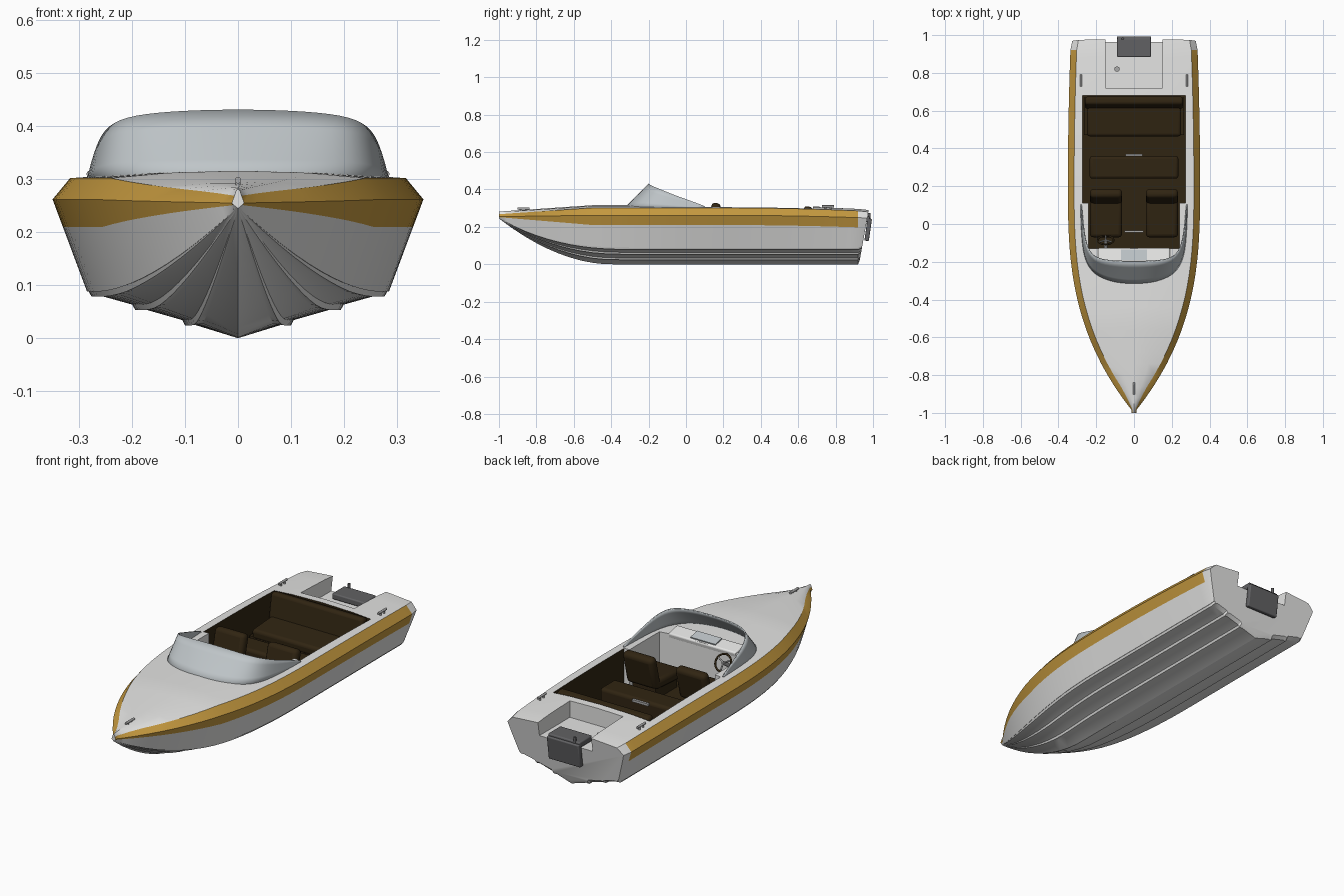
import bpy, bmesh, math
from mathutils import Vector

cube = bpy.data.objects.get("Cube")
if cube:
    bpy.data.objects.remove(cube, do_unlink=True)


def material(name, r, g, b):
    m = bpy.data.materials.new(name)
    m.use_nodes = True
    m.diffuse_color = (r, g, b, 1)
    m.node_tree.nodes["Principled BSDF"].inputs["Base Color"].default_value = (r, g, b, 1)
    return m


WHITE = material("gelcoat white", .78, .78, .77)
YELLOW = material("golden yellow", .56, .32, .05)
BROWN = material("dark brown vinyl", .03, .018, .006)
GLASS = material("pale grey glass", .52, .56, .58)
GREY = material("dark grey plate", .12, .12, .125)
CHROME = material("chrome grey", .4, .4, .4)


def smooth(ob, angle=35):
    bpy.ops.object.select_all(action='DESELECT')
    ob.select_set(True)
    bpy.context.view_layer.objects.active = ob
    bpy.ops.object.shade_smooth_by_angle(angle=math.radians(angle))


def box(name, loc, size, mat, tilt=0, bevel=0):
    bpy.ops.mesh.primitive_cube_add(size=1, location=loc)
    ob = bpy.context.object
    ob.name = name
    ob.scale = size
    bpy.ops.object.transform_apply(location=False, rotation=False, scale=True)
    ob.rotation_euler.x = math.radians(tilt)
    ob.data.materials.append(mat)
    if bevel:
        mod = ob.modifiers.new("round", 'BEVEL')
        mod.width, mod.segments = bevel, 3
        smooth(ob)
    return ob


def tube(name, a, b, radius, mat):
    a, b = Vector(a), Vector(b)
    bpy.ops.mesh.primitive_cylinder_add(vertices=12, radius=radius, depth=(b - a).length,
                                        location=(a + b) / 2)
    ob = bpy.context.object
    ob.name = name
    ob.rotation_euler = (b - a).to_track_quat('Z', 'Y').to_euler()
    ob.data.materials.append(mat)
    smooth(ob)
    return ob


# Hull cross-section: half outline from keel to deck centre
def clamp(v):
    return max(0, min(1, v))


def section(y, end=0):
    aft = clamp((y - .2) / .76) ** 2
    beam = max(.012, .35 * (1 - (1 - clamp((y + 1) / 1.2)) ** 2.8) - .015 * aft - .008 * end)
    chine_x = max(.004, .285 * (1 - (1 - clamp((y + 1) / 1.1)) ** 2.4)) - .006 * end
    keel_z = .245 * clamp((-.4 - y) / .6) ** 1.9
    chine_z = .088 + .16 * clamp((-.2 - y) / .8) ** 2.9
    rise = clamp((y + 1) / .5)
    rail_z = .255 + .007 * rise - .014 * aft
    band_z = rail_z - .003 - .049 * rise
    deck_z = .268 + .034 * rise - .018 * aft - .004 * end
    pts = [(0, keel_z)]
    lip = .007 * rise
    for f in (.35, .68, .97):
        z = keel_z + (chine_z - keel_z) * f
        pts += [((f - .06) * chine_x, z - .06 * (chine_z - keel_z)),
                (f * chine_x, z - lip), ((f + .02) * chine_x, z + lip / 2)]
    pts.append((chine_x, chine_z))
    k = (band_z - chine_z) / (rail_z - chine_z)
    pts.append((chine_x + (beam - chine_x) * k, band_z))
    pts.append((beam, rail_z))
    edge = max(beam - .033, beam * .6)
    pts += [(edge, deck_z), (edge * .55, deck_z + .01), (0, deck_z + .014)]
    return pts


def make_hull():
    bm = bmesh.new()
    ys = [-1, -.985, -.96] + [-.92 + .06 * i for i in range(31)] + [.92, .96]
    rings = []
    for i, y in enumerate(ys):
        end = i == len(ys) - 1
        half = section(y, end)
        full = half + [(-x, z) for x, z in half[-2:0:-1]]
        ring = []
        for x, z in full:
            if end:
                z += .02 * clamp((.15 - z) / .15)
            yy = y if not end else .925 + .05 * z / .28
            ring.append(bm.verts.new((x, yy, z)))
        rings.append(ring)
    n, h = len(rings[0]), len(half)
    for i in range(len(rings) - 1):
        for j in range(n):
            q = (j + 1) % n
            f = bm.faces.new((rings[i][j], rings[i][q], rings[i + 1][q], rings[i + 1][j]))
            strip = j if j < h - 1 else n - 1 - j
            # Yellow bands sit just under and over the rub rail
            if strip in (h - 5, h - 4) and i < len(rings) - 2:
                f.material_index = 1
    bm.faces.new(rings[0])
    bm.faces.new(rings[-1])
    bmesh.ops.recalc_face_normals(bm, faces=bm.faces)
    me = bpy.data.meshes.new("hull")
    bm.to_mesh(me)
    bm.free()
    ob = bpy.data.objects.new("hull", me)
    bpy.context.collection.objects.link(ob)
    for m in (WHITE, YELLOW, BROWN):
        me.materials.append(m)
    return ob


hull = make_hull()

# Cockpit and motor well are cut out of the closed hull
FLOOR = .1
cuts = [((0, .03, .55), (.48, .32, .9)), ((0, .395, .55), (.544, .57, .9)),
        ((0, .91, .67), (.3, .38, .9))]
for loc, size in cuts:
    cutter = box("cutter", loc, size, WHITE)
    cutter.hide_render = True
    mod = hull.modifiers.new("cut", 'BOOLEAN')
    mod.object, mod.operation, mod.solver = cutter, 'DIFFERENCE', 'EXACT'
    bpy.context.view_layer.objects.active = hull
    bpy.ops.object.modifier_apply(modifier=mod.name)
    bpy.data.objects.remove(cutter, do_unlink=True)
for p in hull.data.polygons:
    c = p.center
    if abs(c.x) < .28 and -.14 < c.y < .7 and c.z > FLOOR - .002:
        on_floor = abs(c.z - FLOOR) < .002 and p.normal.z > .9
        rear_wall = c.y > .12 and abs(p.normal.z) < .1
        if on_floor or rear_wall:
            p.material_index = 2
smooth(hull, 28)

# Wraparound windscreen
base = [(0, -.33, .306), (.12, -.315, .306), (.21, -.275, .304),
        (.262, -.2, .302), (.28, -.08, .3), (.285, .11, .3)]
top = [(0, -.2, .432), (.1, -.199, .43), (.2, -.188, .422),
       (.248, -.14, .402), (.268, -.05, .365), (.283, .11, .31)]


def both_sides(row):
    return [(-x, y, z) for x, y, z in row[:0:-1]] + row


verts = both_sides(base) + both_sides(top)
w = len(verts) // 2
me = bpy.data.meshes.new("windscreen")
me.from_pydata(verts, [], [(i, i + 1, w + i + 1, w + i) for i in range(w - 1)])
screen = bpy.data.objects.new("windscreen", me)
bpy.context.collection.objects.link(screen)
me.materials.append(GLASS)
sub = screen.modifiers.new("curve", 'SUBSURF')
sub.levels = sub.render_levels = 2
screen.modifiers.new("thickness", 'SOLIDIFY').thickness = .006
smooth(screen, 60)

# Dashboard, instrument panel and steering wheel
box("dashboard", (0, -.165, .308), (.38, .075, .03), WHITE, -12, .008)
box("instrument_panel", (0, -.163, .326), (.14, .055, .006), GLASS, -12)
wheel_at = Vector((-.15, -.085, .27))
axis = Vector((0, .85, .55)).normalized()
bpy.ops.mesh.primitive_torus_add(major_radius=.042, minor_radius=.005, major_segments=28,
                                 minor_segments=8, location=wheel_at,
                                 rotation=axis.to_track_quat('Z', 'Y').to_euler())
wheel = bpy.context.object
wheel.name = "steering_wheel"
wheel.data.materials.append(BROWN)
smooth(wheel, 60)
tube("steering_column", wheel_at, wheel_at - axis * .07, .009, CHROME)
across = Vector((1, 0, 0))
up = axis.cross(across)
for i in range(3):
    a = math.radians(90 + 120 * i)
    tube("wheel_spoke", wheel_at, wheel_at + .042 * (across * math.cos(a) + up * math.sin(a)),
         .004, CHROME)

# Front seats, mirrored left and right
for side, label in ((1, "left"), (-1, "right")):
    x = side * .148
    box(label + "_seat_base", (x, .04, .13), (.13, .17, .06), BROWN)
    box(label + "_seat_cushion", (x, .035, .175), (.17, .21, .05), BROWN, 4, .018)
    box(label + "_seat_back", (x, .145, .245), (.17, .05, .17), BROWN, -14, .02)
box("seat_crossbar", (0, -.04, .125), (.1, .012, .012), CHROME)

# Middle bench, rear bench and handle
box("middle_bench", (0, .3, .155), (.47, .12, .11), BROWN, 0, .015)
box("bench_handle", (0, .365, .2), (.09, .012, .012), CHROME)
box("rear_bench_base", (0, .57, .125), (.53, .2, .05), BROWN)
box("rear_bench_cushion", (0, .55, .17), (.5, .17, .05), BROWN, 4, .015)
box("rear_bench_back", (0, .642, .235), (.52, .045, .15), BROWN, -10, .015)

# Motor plate on the transom
box("motor_plate", (0, .974, .185), (.18, .024, .12), GREY, -8, .005)
box("motor_plate_top", (0, .933, .24), (.18, .1, .03), GREY, 0, .006)
tube("plate_pin", (-.06, .98, .24), (-.06, .98, .275), .007, GREY)


# Mooring cleats
def cleat(name, x, y, z):
    for dy in (-.014, .014):
        tube(name + "_post", (x, y + dy, z - .01), (x, y + dy, z + .016), .005, CHROME)
    tube(name + "_bar", (x, y - .032, z + .016), (x, y + .032, z + .016), .006, CHROME)


cleat("bow_cleat", 0, -.87, .282)
for side, label in ((1, "left"), (-1, "right")):
    cleat(label + "_stern_cleat", side * .28, .76, .294)
tube("well_filler_cap", (-.09, .82, .215), (-.09, .82, .24), .014, CHROME)
